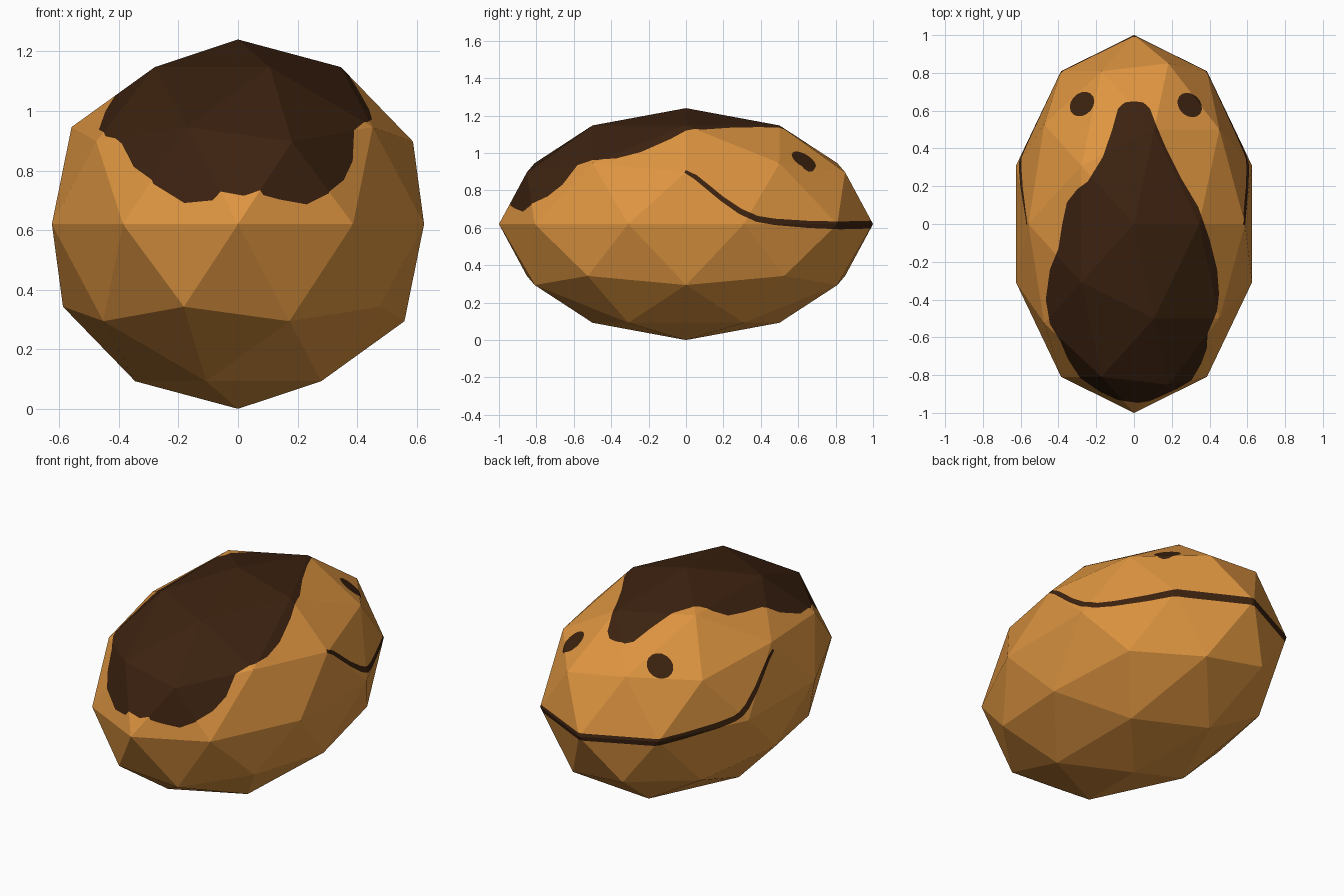
import bpy, bmesh, math
from mathutils import Vector, Matrix

if "Cube" in bpy.data.objects:
    bpy.data.objects.remove(bpy.data.objects["Cube"])

MID = 0.62          # height of the widest ring


def material(name, rgb):
    m = bpy.data.materials.new(name)
    m.diffuse_color = (*rgb, 1)
    m.use_nodes = True
    m.node_tree.nodes["Principled BSDF"].inputs["Base Color"].default_value = m.diffuse_color
    return m


def inside(p, poly):
    """Even-odd point in polygon test."""
    hit = False
    for (x1, y1), (x2, y2) in zip(poly, poly[1:] + poly[:1]):
        if (y1 > p[1]) != (y2 > p[1]) and p[0] < (x2 - x1) * (p[1] - y1) / (y2 - y1) + x1:
            hit = not hit
    return hit


def paint(bm, outline, a, b, mat, keep=lambda f: True):
    """Cut an outline, projected on axes a and b, into the faces and colour its inside."""
    for p, q in zip(outline, outline[1:] + outline[:1]):
        lo = [min(p[i], q[i]) for i in (0, 1)]
        hi = [max(p[i], q[i]) for i in (0, 1)]
        faces = [f for f in bm.faces if keep(f) and all(
            min(v.co[ax] for v in f.verts) <= hi[i] and max(v.co[ax] for v in f.verts) >= lo[i]
            for i, ax in enumerate((a, b)))]
        geom = set(faces)
        for f in faces:
            geom.update(f.edges)
            geom.update(f.verts)
        co, no = Vector((0, 0, 0)), Vector((0, 0, 0))
        co[a], co[b] = p
        no[a], no[b] = q[1] - p[1], p[0] - q[0]
        if geom and no.length > 1e-6:
            bmesh.ops.bisect_plane(bm, geom=list(geom), dist=1e-5,
                                   plane_co=co, plane_no=no.normalized())
    for f in bm.faces:
        c = f.calc_center_median_weighted()
        if keep(f) and inside((c[a], c[b]), outline):
            f.material_index = mat


def upper(f):
    return f.calc_center_median().z > MID


# Body: low-poly ball stretched front to back
bm = bmesh.new()
bmesh.ops.create_icosphere(bm, subdivisions=2, radius=1)
bmesh.ops.transform(bm, verts=bm.verts,
                    matrix=Matrix.Translation((0, 0, MID)) @ Matrix.Diagonal((0.657, 1, MID, 1)))

# Dark patch over the back, outlined from above
patch = [(0, .65), (-.05, .643), (-.085, .61), (-.115, .5), (-.165, .355), (-.245, .225),
         (-.3, .185), (-.355, .115), (-.38, 0), (-.4, -.13), (-.445, -.24), (-.467, -.4),
         (-.445, -.53), (-.39, -.62), (-.35, -.715), (-.285, -.815), (-.18, -.888),
         (-.085, -.932), (.02, -.947), (.085, -.937), (.14, -.913), (.23, -.872),
         (.305, -.827), (.355, -.74), (.385, -.66), (.39, -.58), (.44, -.46), (.45, -.37),
         (.44, -.24), (.40, -.08), (.34, .09), (.245, .25), (.17, .4), (.115, .53),
         (.085, .61), (.05, .643)]
paint(bm, patch, 0, 1, 1, upper)

# Eyes: tilted ovals, outlined from above
for cx, cy, tilt in ((-.275, .635, 45), (.295, .63, 135)):
    t = math.radians(tilt)
    eye = []
    for i in range(16):
        k = math.tau * (i + .3) / 16
        u, v = .072 * math.cos(k), .057 * math.sin(k)
        eye.append((cx + u * math.cos(t) - v * math.sin(t), cy + u * math.sin(t) + v * math.cos(t)))
    paint(bm, eye, 0, 1, 1, upper)

# Mouth: thin curved band outlined from the side, cut through both sides (y, z, half width)
path = [(-.005, .902, .008), (.05, .872, .012), (.12, .815, .013), (.19, .757, .013),
        (.29, .688, .015), (.38, .648, .016), (.475, .632, .017), (.66, .618, .019),
        (.825, .613, .021), (1.02, .618, .021)]
top, bottom = [], []
for i, (y, z, w) in enumerate(path):
    y0, z0, _ = path[max(i - 1, 0)]
    y1, z1, _ = path[min(i + 1, len(path) - 1)]
    d = Vector((y1 - y0, z1 - z0)).normalized()
    top.append((y - d.y * w, z + d.x * w))
    bottom.append((y + d.y * w, z - d.x * w))
paint(bm, top + bottom[::-1], 1, 2, 1)

mesh = bpy.data.meshes.new("body")
bm.normal_update()
bm.to_mesh(mesh)
bm.free()
mesh.materials.append(material("warm tan", (.73, .30, .052)))
mesh.materials.append(material("dark brown", (.045, .016, .005)))
body = bpy.data.objects.new("body", mesh)
bpy.context.collection.objects.link(body)
